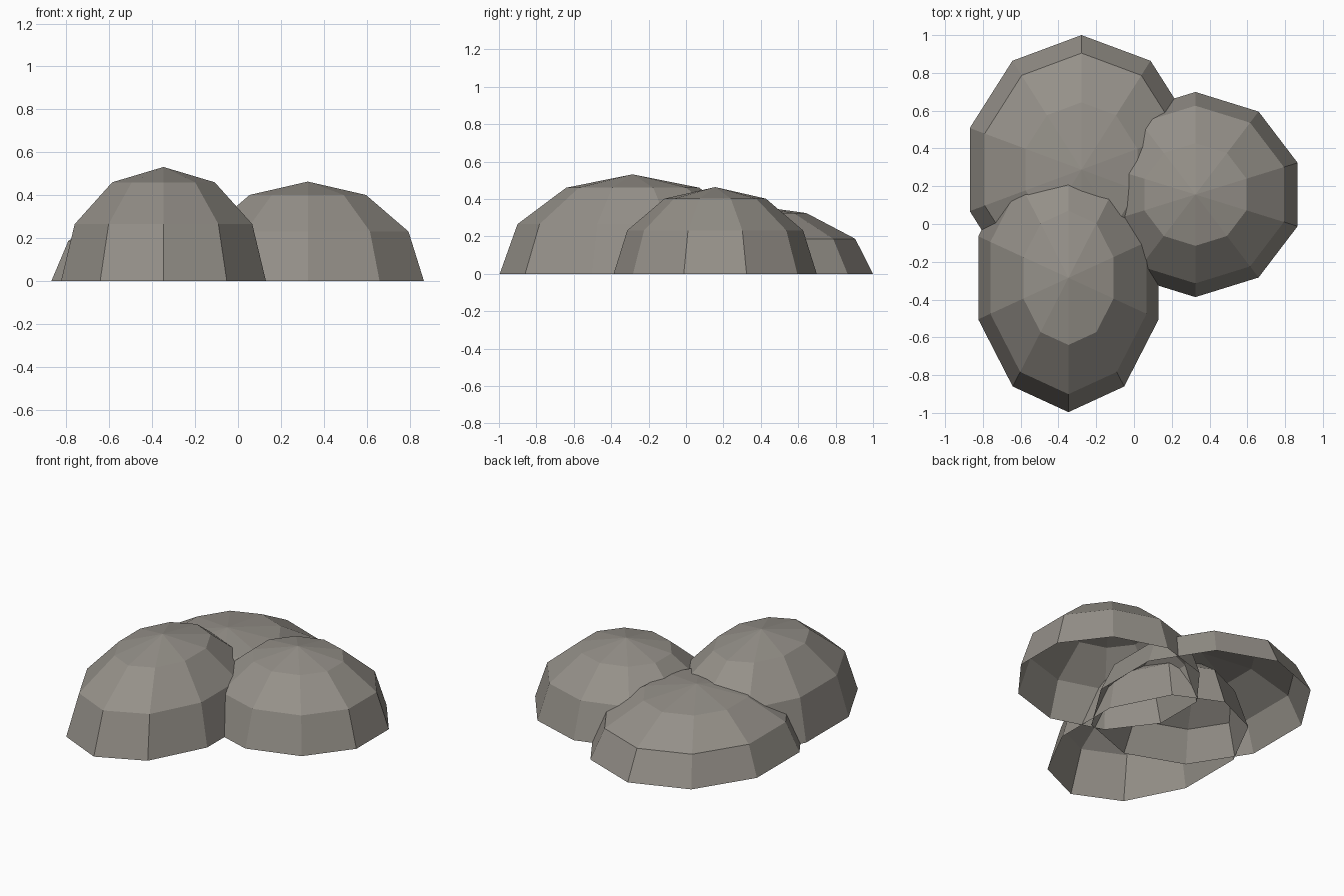
import bpy, bmesh
from math import cos, sin, pi, tau

cube = bpy.data.objects.get("Cube")
if cube:
    bpy.data.objects.remove(cube, do_unlink=True)

# Stone colour
stone = bpy.data.materials.new("warm_grey_stone")
stone.use_nodes = True
colour = (0.30, 0.28, 0.25, 1)
stone.diffuse_color = colour
bsdf = stone.node_tree.nodes["Principled BSDF"]
bsdf.inputs["Base Color"].default_value = colour
bsdf.inputs["Roughness"].default_value = 0.9

SIDES, BANDS = 10, 3


def boulder(name, centre, radii):
    """Open-bottomed faceted half ellipsoid, with a corner facing +y."""
    bm = bmesh.new()
    arc = [i * pi / 2 / BANDS for i in range(BANDS + 1)]
    verts = [bm.verts.new((0, cos(a), sin(a))) for a in arc]
    edges = [bm.edges.new(pair) for pair in zip(verts, verts[1:])]
    bmesh.ops.spin(bm, geom=verts + edges, cent=(0, 0, 0), axis=(0, 0, 1),
                   angle=tau, steps=SIDES)
    bmesh.ops.remove_doubles(bm, verts=bm.verts, dist=0.001)
    bmesh.ops.scale(bm, vec=radii, verts=bm.verts)
    bmesh.ops.recalc_face_normals(bm, faces=bm.faces)
    # Face the open shell outward
    if sum(f.normal.z for f in bm.faces) < 0:
        bmesh.ops.reverse_faces(bm, faces=bm.faces)
    mesh = bpy.data.meshes.new(name)
    bm.to_mesh(mesh)
    bm.free()
    mesh.materials.append(stone)
    obj = bpy.data.objects.new(name, mesh)
    obj.location = (*centre, 0)
    bpy.context.collection.objects.link(obj)


# Three overlapping boulders
boulder("front_boulder", (-0.347, -0.285), (0.502, 0.711, 0.532))
boulder("left_boulder", (0.325, 0.156), (0.569, 0.543, 0.464))
boulder("back_boulder", (-0.278, 0.288), (0.622, 0.712, 0.375))
